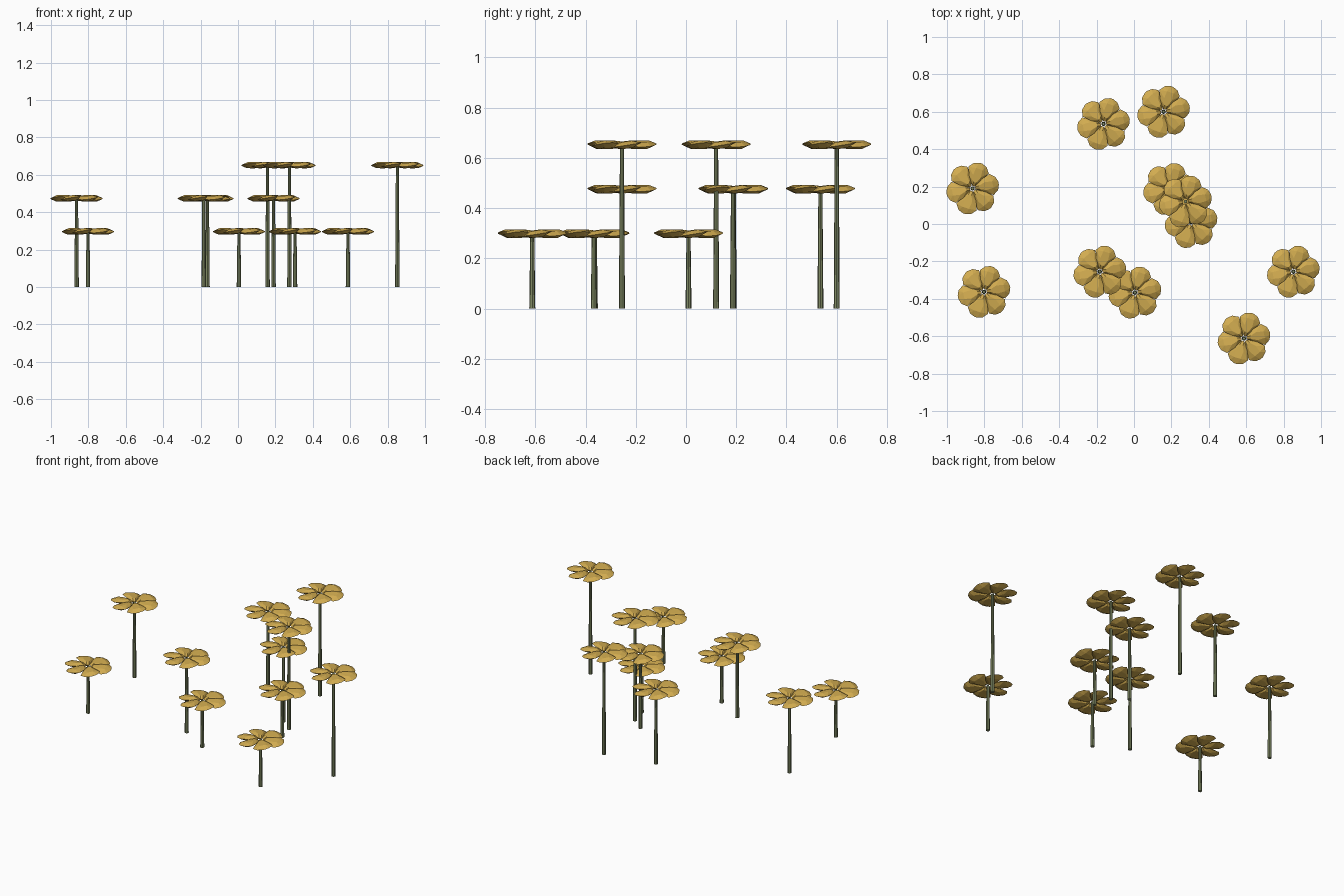
import bpy, bmesh
from math import radians
from mathutils import Matrix

cube = bpy.data.objects.get("Cube")
if cube:
    bpy.data.objects.remove(cube, do_unlink=True)


def material(name, rgb):
    m = bpy.data.materials.new(name)
    m.use_nodes = True
    m.diffuse_color = (*rgb, 1)
    bsdf = next(n for n in m.node_tree.nodes if n.type == 'BSDF_PRINCIPLED')
    bsdf.inputs["Base Color"].default_value = (*rgb, 1)
    bsdf.inputs["Roughness"].default_value = 0.9
    return m


gold = material("petal_gold", (0.64, 0.41, 0.08))
green = material("stem_green", (0.22, 0.26, 0.13))


def finish(bm, name, mat):
    bmesh.ops.recalc_face_normals(bm, faces=bm.faces)
    mesh = bpy.data.meshes.new(name)
    bm.to_mesh(mesh)
    bm.free()
    mesh.materials.append(mat)
    return mesh


# One faceted petal pad: half rim (radius, half width), thickest along its middle
RIM = [(0.014, 0.007), (0.06, 0.04), (0.104, 0.058), (0.132, 0.036), (0.142, 0.008)]
RIDGE = [(0.035, 0.008), (0.07, 0.022), (0.11, 0.018)]


def add_petal(bm, angle):
    pts = [(r, s * w, 0) for r, w in RIM for s in (-1, 1)]
    pts += [(r, s * w, h) for r, w in RIDGE for s in (-1, 1) for h in (-0.014, 0.014)]
    verts = [bm.verts.new(p) for p in pts]
    bmesh.ops.convex_hull(bm, input=verts)
    # Tilt about the petal's length so neighbours overlap like a fan
    turn = Matrix.Rotation(radians(angle), 4, 'Z') @ Matrix.Rotation(radians(9), 4, 'X')
    bmesh.ops.transform(bm, matrix=turn, verts=verts)


# Blossom of six petals around a small open centre
bm = bmesh.new()
for k in range(6):
    add_petal(bm, 12 + 60 * k)
blossom_mesh = finish(bm, "blossom", gold)


# Tapered stem for each height
def stem_mesh(height):
    bm = bmesh.new()
    bmesh.ops.create_cone(bm, cap_ends=True, segments=8, radius1=0.012, radius2=0.008,
                          depth=height, matrix=Matrix.Translation((0, 0, height / 2)))
    return finish(bm, "stem", green)


# Flower positions grouped by height
PATCHES = {
    0.652: [(0.158, 0.6), (0.275, 0.12), (0.852, -0.255)],
    0.475: [(-0.863, 0.19), (-0.163, 0.535), (-0.183, -0.255), (0.19, 0.187)],
    0.298: [(-0.802, -0.363), (0.005, -0.367), (0.305, 0.01), (0.588, -0.612)],
}


def place(name, mesh, loc):
    obj = bpy.data.objects.new(name, mesh)
    obj.location = loc
    bpy.context.collection.objects.link(obj)


number = 0
for height, spots in PATCHES.items():
    stem = stem_mesh(height)
    for x, y in spots:
        number += 1
        place(f"stem_{number}", stem, (x, y, 0))
        place(f"blossom_{number}", blossom_mesh, (x, y, height))
